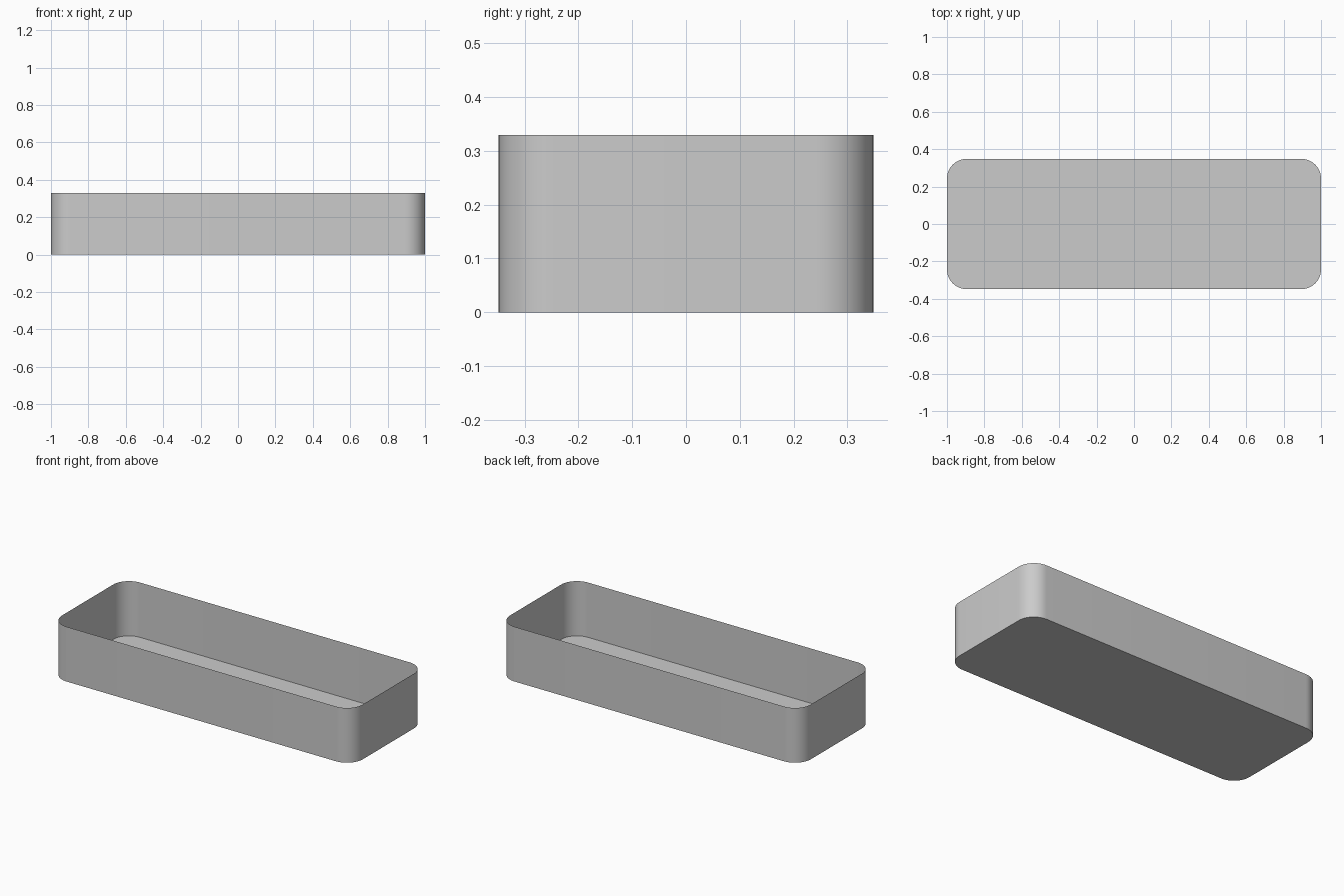
import bpy, bmesh
from math import sin, cos, pi

if "Cube" in bpy.data.objects:
    bpy.data.objects.remove(bpy.data.objects["Cube"])

HX, HY, H, R, SEG = 1.0, 0.348, 0.329, 0.105, 12

# Rounded rectangle outline, counter-clockwise
outline = []
for i, (sx, sy) in enumerate([(1, 1), (-1, 1), (-1, -1), (1, -1)]):
    for k in range(SEG + 1):
        a = (i + k / SEG) * pi / 2
        outline.append((sx * (HX - R) + R * cos(a), sy * (HY - R) + R * sin(a)))

# Thin open tray: floor sheet with walls raised from its rim
bm = bmesh.new()
floor = bm.faces.new([bm.verts.new((x, y, 0)) for x, y in outline])
floor.normal_flip()
rim = bmesh.ops.extrude_edge_only(bm, edges=bm.edges[:])
bmesh.ops.translate(bm, vec=(0, 0, H),
                    verts=[v for v in rim["geom"] if isinstance(v, bmesh.types.BMVert)])
bmesh.ops.recalc_face_normals(bm, faces=bm.faces[:])
bm.normal_update()
if floor.normal.z > 0:
    bmesh.ops.reverse_faces(bm, faces=bm.faces[:])

mesh = bpy.data.meshes.new("open_tray")
bm.to_mesh(mesh)
bm.free()
tray = bpy.data.objects.new("open_tray", mesh)
bpy.context.collection.objects.link(tray)
bpy.context.view_layer.objects.active = tray
tray.select_set(True)
bpy.ops.object.shade_smooth_by_angle()
